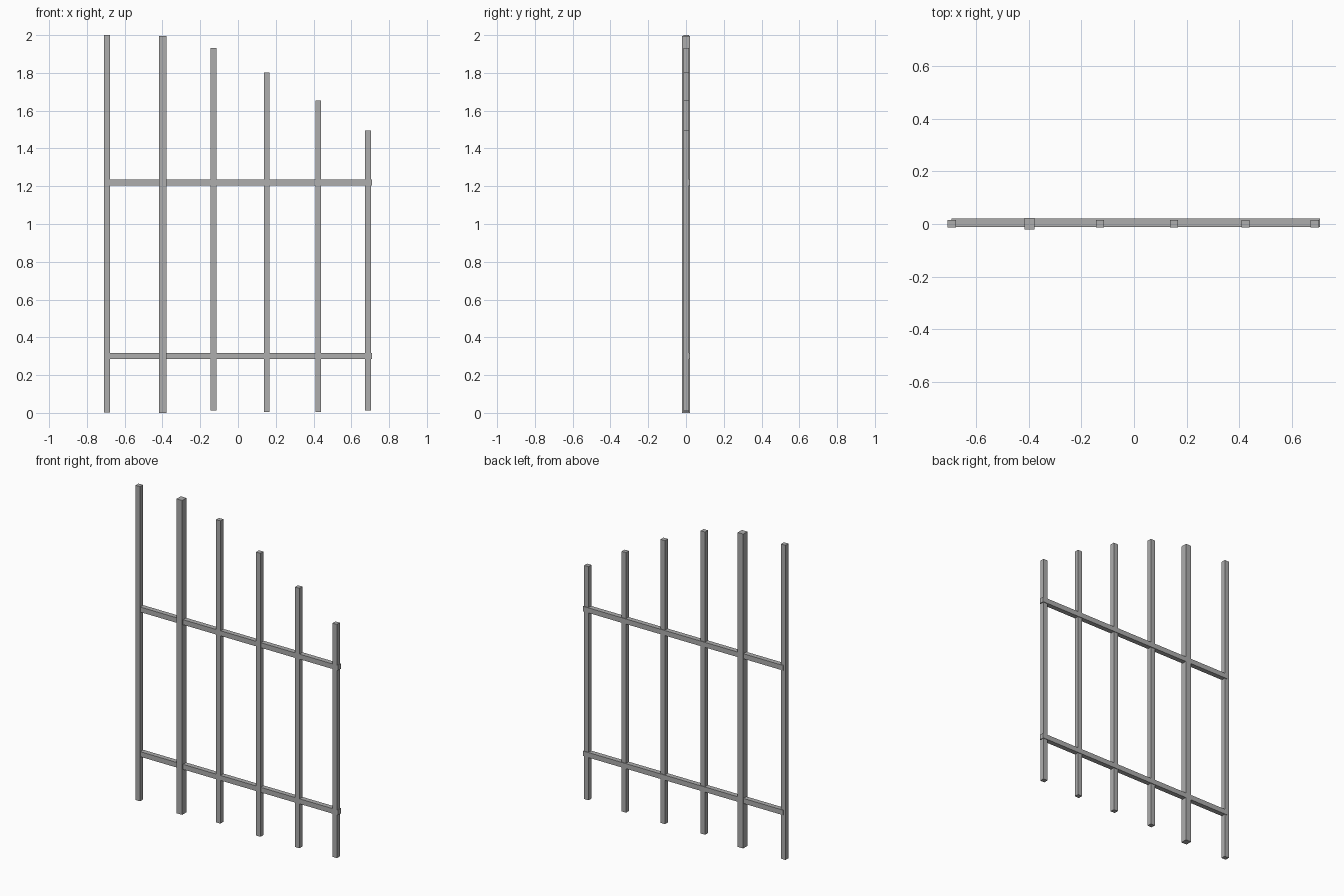
import bpy

# Remove the default cube only
cube = bpy.data.objects.get("Cube")
if cube:
    bpy.data.objects.remove(cube, do_unlink=True)

# Plain grey metal
metal = bpy.data.materials.new("grey_metal")
metal.use_nodes = True
colour = (0.42, 0.42, 0.42, 1)
metal.diffuse_color = colour
metal.node_tree.nodes["Principled BSDF"].inputs["Base Color"].default_value = colour


def box(name, low, high):
    """Flat-sided bar between two opposite corners."""
    bpy.ops.mesh.primitive_cube_add(size=1)
    bar = bpy.context.object
    bar.name = bar.data.name = name
    for vert in bar.data.vertices:
        vert.co = [high[i] if vert.co[i] > 0 else low[i] for i in range(3)]
    bar.data.materials.append(metal)
    return bar


# Thin uprights, stepping down towards the left: centre x, bottom, top
uprights = [
    (-0.694, 0.003, 2.0),
    (-0.130, 0.012, 1.933),
    (0.152, 0.004, 1.803),
    (0.425, 0.004, 1.654),
    (0.688, 0.012, 1.495),
]
for number, (x, bottom, top) in enumerate(uprights, 1):
    box(f"upright_{number}", (x - 0.0155, -0.013, bottom), (x + 0.0155, 0.016, top))

# Thicker main post
box("main_post", (-0.417, -0.02, 0), (-0.378, 0.022, 1.995))

# Horizontal rails, running slightly past the last upright
for name, z in (("lower_rail", 0.301), ("upper_rail", 1.219)):
    box(name, (-0.695, -0.011, z - 0.016), (0.709, 0.02, z + 0.016))
